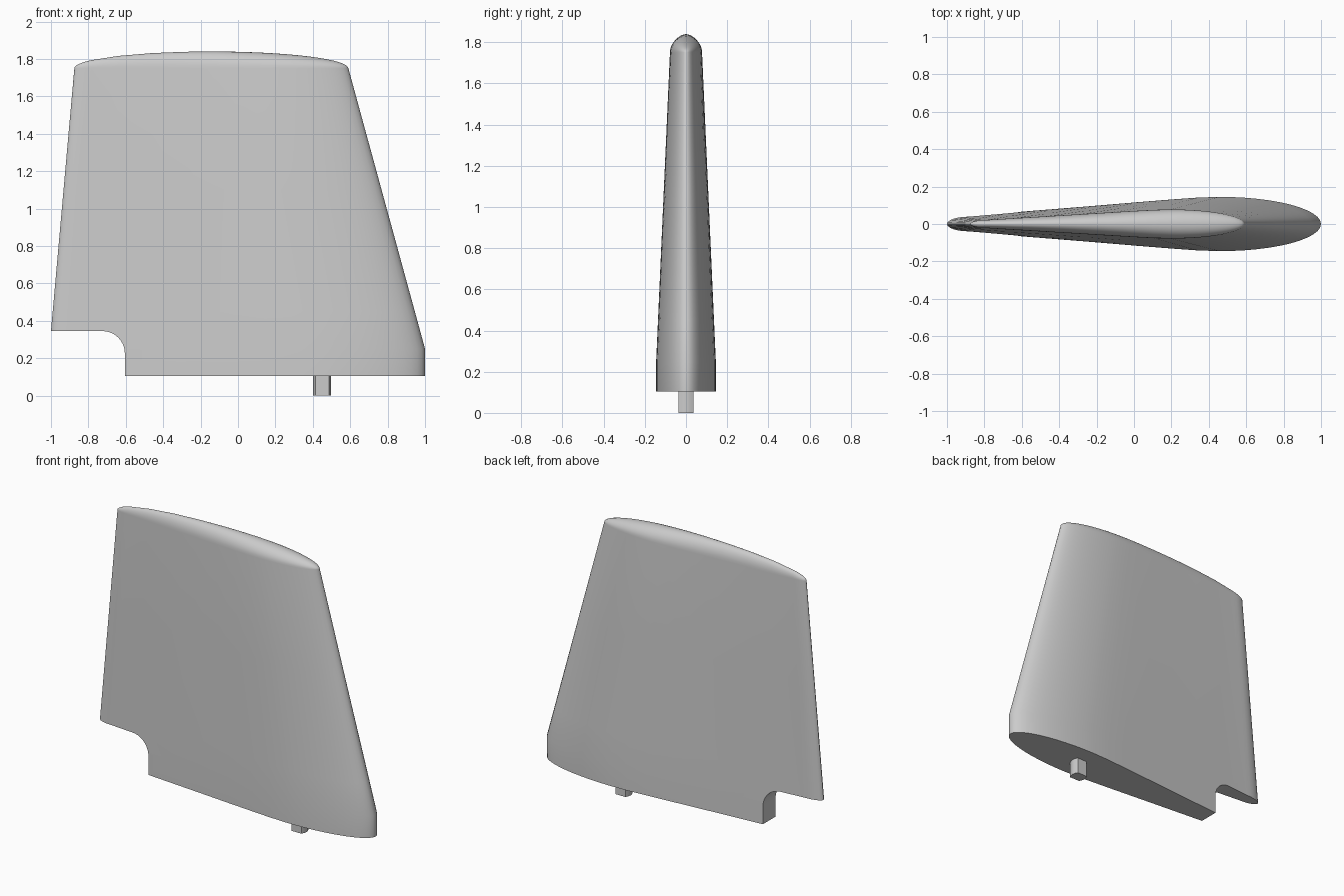
import bpy, bmesh, math

cube = bpy.data.objects.get("Cube")
if cube:
    bpy.data.objects.remove(cube, do_unlink=True)

grey = bpy.data.materials.new("light_grey")
grey.use_nodes = True
grey.diffuse_color = (0.6, 0.6, 0.6, 1)
grey.node_tree.nodes["Principled BSDF"].inputs["Base Color"].default_value = (0.6, 0.6, 0.6, 1)


def make_object(name, bm):
    bmesh.ops.recalc_face_normals(bm, faces=bm.faces)
    mesh = bpy.data.meshes.new(name)
    bm.to_mesh(mesh)
    bm.free()
    mesh.materials.append(grey)
    obj = bpy.data.objects.new(name, mesh)
    bpy.context.collection.objects.link(obj)
    return obj


def activate(obj):
    bpy.ops.object.select_all(action='DESELECT')
    obj.select_set(True)
    bpy.context.view_layer.objects.active = obj


def loft(rings, cap_start=True, cap_end=True):
    bm = bmesh.new()
    loops = [[bm.verts.new(p) for p in ring] for ring in rings]
    n = len(loops[0])
    for a, b in zip(loops, loops[1:]):
        for i in range(n):
            j = (i + 1) % n
            bm.faces.new((a[i], a[j], b[j], b[i]))
    if cap_start:
        bm.faces.new(loops[0])
    if cap_end:
        bm.faces.new(loops[-1])
    return bm


# Foil section: elliptical nose, tapering flanks, small rounded tail
NOSE, TAIL, TAIL_W = 0.27, 0.94, 0.28
half = [(NOSE * (1 - math.cos(a)), math.sin(a))
        for a in (math.pi / 2 * i / 12 for i in range(13))]
half += [(0.33, 0.97), (0.4, 0.9), (0.485, 0.805), (0.6, 0.67), (0.72, 0.535), (0.84, 0.4)]
half += [(TAIL + (1 - TAIL) * math.sin(a), TAIL_W * math.cos(a))
         for a in (math.pi / 2 * i / 6 for i in range(7))]
section = half + [(t, -w) for t, w in reversed(half[1:-1])]

Z_BASE, Z_KINK, Z_TIP = 0.105, 0.25, 1.75
DOME = 0.09


def body_ring(z):
    f = max(0, (z - Z_KINK) / (Z_TIP - Z_KINK))
    lead = 1 + (0.59 - 1) * f
    trail = -1 + 0.089 * (z - 0.345)
    thick = 0.145 + (0.078 - 0.145) * f
    return [(lead + (trail - lead) * t, thick * w, z) for t, w in section]


def dome_ring(angle):
    ring = []
    for (x, y, z), (t, w) in zip(body_ring(Z_TIP), section):
        rise = DOME * math.sqrt(max(0, 1 - (2 * t - 1) ** 2))
        ring.append((x, y * math.cos(angle), z + rise * math.sin(angle)))
    return ring


rings = [body_ring(z) for z in (Z_BASE, Z_KINK, 0.45, 1.1, Z_TIP)]
rings += [dome_ring(math.pi / 2 * i / 8) for i in range(1, 9)]
bm = loft(rings, cap_end=False)
bmesh.ops.remove_doubles(bm, verts=bm.verts, dist=0.0002)
fin = make_object("fin_blade", bm)

# Rounded notch under the trailing edge
R, NX, NZ = 0.12, -0.605, 0.345
outline = [(-1.3, -0.2), (NX, -0.2)]
outline += [(NX - R + R * math.cos(a), NZ - R + R * math.sin(a))
            for a in (math.pi / 2 * i / 10 for i in range(11))]
outline.append((-1.3, NZ))
cutter = make_object("notch_cutter", loft([[(x, y, z) for x, z in outline] for y in (-0.4, 0.4)]))
cutter.hide_render = True

activate(fin)
cut = fin.modifiers.new("notch", 'BOOLEAN')
cut.operation = 'DIFFERENCE'
cut.solver = 'EXACT'
cut.object = cutter
bpy.ops.object.modifier_apply(modifier=cut.name)
bpy.data.objects.remove(cutter, do_unlink=True)
bpy.ops.object.shade_smooth_by_angle(angle=math.radians(35))

# Mounting pin: flat sides with slightly bowed ends
PX, HX, HY, BOW = 0.45, 0.036, 0.037, 0.012
end = [(HX + BOW * (1 - k * k), HY * k) for k in (-1, -0.5, 0, 0.5, 1)]
plan = end + [(-x, -y) for x, y in end]
pin = make_object("mounting_pin", loft([[(PX + x, y, z) for x, y in plan] for z in (0, Z_BASE + 0.02)]))
activate(pin)
bpy.ops.object.shade_smooth_by_angle(angle=math.radians(30))
